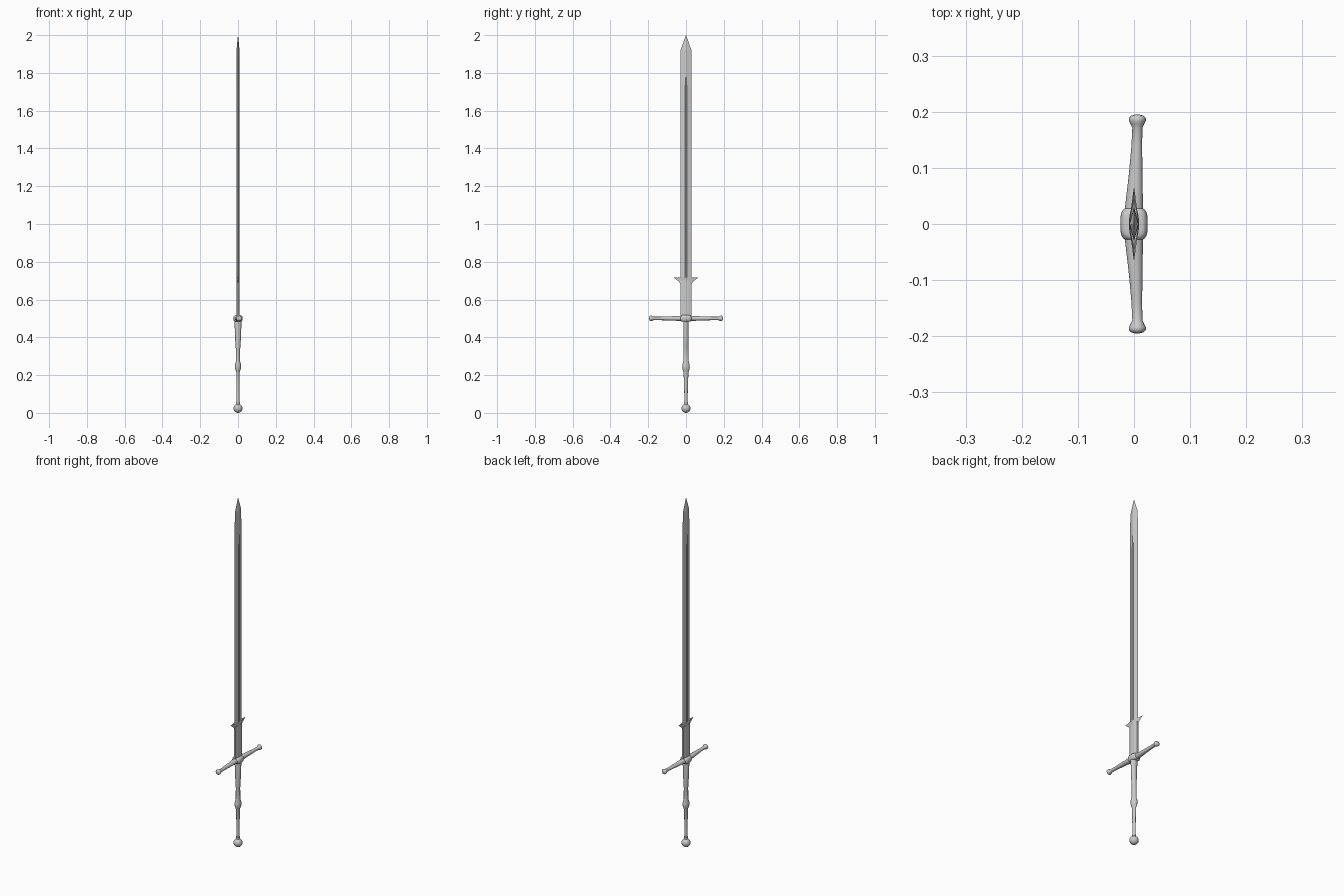
import bpy, bmesh, math

if "Cube" in bpy.data.objects:
    bpy.data.objects.remove(bpy.data.objects["Cube"])


def loft(name, rings, smooth=None):
    """Skin a list of equally long point rings and cap both ends."""
    bm = bmesh.new()
    loops = [[bm.verts.new(p) for p in ring] for ring in rings]
    n = len(loops[0])
    for a, b in zip(loops, loops[1:]):
        for i in range(n):
            j = (i + 1) % n
            bm.faces.new((a[i], a[j], b[j], b[i]))
    bm.faces.new(loops[0][::-1])
    bm.faces.new(loops[-1])
    bmesh.ops.remove_doubles(bm, verts=bm.verts, dist=1e-6)
    bmesh.ops.recalc_face_normals(bm, faces=bm.faces)
    mesh = bpy.data.meshes.new(name)
    bm.to_mesh(mesh)
    bm.free()
    ob = bpy.data.objects.new(name, mesh)
    bpy.context.collection.objects.link(ob)
    if smooth:
        bpy.ops.object.select_all(action='DESELECT')
        ob.select_set(True)
        bpy.context.view_layer.objects.active = ob
        bpy.ops.object.shade_smooth_by_angle(angle=math.radians(smooth))
    return ob


def oval(z, rx, ry, n=24, power=1.0):
    pts = []
    for i in range(n):
        c, s = math.cos(2 * math.pi * i / n), math.sin(2 * math.pi * i / n)
        pts.append((math.copysign(abs(c) ** power, c) * rx,
                    math.copysign(abs(s) ** power, s) * ry, z))
    return pts


def blade_ring(z, w, t, groove, depth):
    """Diamond section with a shallow central groove on each face."""
    ts = t * (1 - groove / w)
    half = [(0, -w), (ts, -groove), (ts - depth, 0), (ts, groove)]
    return [(x, y, z) for x, y in half] + [(-x, -y, z) for x, y in half]


# Blade: grooved up to z = 1.79, then a plain ridge to the point
loft("blade", [
    blade_ring(0.69, 0.03, 0.009, 0.005, 0.002),
    blade_ring(1.72, 0.03, 0.009, 0.005, 0.002),
    blade_ring(1.79, 0.03, 0.008, 0.0004, 0),
    blade_ring(1.92, 0.029, 0.008, 0.0004, 0),
    blade_ring(2.0, 0.0006, 0.0006, 0.0001, 0),
])

# Blunt blade base with flat edges
base = [(0.004, -0.03), (0.009, -0.012), (0.009, 0.012), (0.004, 0.03)]
base += [(-x, -y) for x, y in base]
loft("blade_base", [[(x, y, z) for x, y in base] for z in (0.49, 0.70)])

# Pointed side lugs
loft("side_lugs", [
    [(0.009, 0, z), (0, w, z), (-0.009, 0, z), (0, -w, z)]
    for z, w in [(0.68, 0.029), (0.69, 0.034), (0.70, 0.044), (0.718, 0.067),
                 (0.712, 0.045), (0.711, 0.029)]])

# Crossguard: slightly bowed towards +x, with rounded knobs at both ends
arm = [(0, 0.0, 0.017, 0.014), (0.03, 0.0, 0.016, 0.013),
       (0.09, 0.003, 0.012, 0.011), (0.14, 0.005, 0.0095, 0.009),
       (0.172, 0.006, 0.009, 0.009), (0.178, 0.006, 0.012, 0.012),
       (0.184, 0.006, 0.015, 0.0145), (0.189, 0.006, 0.015, 0.0145),
       (0.193, 0.006, 0.011, 0.011), (0.195, 0.006, 0.004, 0.004)]
stations = [(-y, x, rx, rz) for y, x, rx, rz in arm[:0:-1]] + arm
loft("crossguard", [[(cx + px, y, 0.5 + pz) for px, pz, _ in oval(0, rx, rz, 16)]
                    for y, cx, rx, rz in stations], 50)

# Rounded block at the middle of the guard
block = []
for i in range(9):
    a = math.pi * (i / 8 - 0.5)
    c = max(math.cos(a), 0.0)
    block.append(oval(0.5 + 0.017 * math.sin(a), 0.015 + 0.0095 * c,
                      0.021 + 0.0095 * c, 24, 0.6))
loft("guard_block", block, 50)

# Grip with a swollen collar
loft("grip", [oval(*r) for r in [
    (0.03, 0.009, 0.009), (0.06, 0.008, 0.008), (0.15, 0.008, 0.0105),
    (0.215, 0.009, 0.013), (0.222, 0.011, 0.016), (0.24, 0.017, 0.02),
    (0.255, 0.016, 0.019), (0.275, 0.0105, 0.014), (0.34, 0.011, 0.013),
    (0.345, 0.013, 0.013), (0.42, 0.016, 0.0135), (0.485, 0.019, 0.0145),
    (0.50, 0.019, 0.0145)]], 40)

# Round pommel on a small neck
pommel = [oval(0.0235 - 0.0235 * math.cos(math.pi * i / 14),
               max(0.0235 * math.sin(math.pi * i / 14), 0.0005),
               max(0.0235 * math.sin(math.pi * i / 14), 0.0005))
          for i in range(14)]
pommel += [oval(0.047, 0.0105, 0.0105), oval(0.058, 0.0105, 0.0105)]
loft("pommel", pommel, 40)
